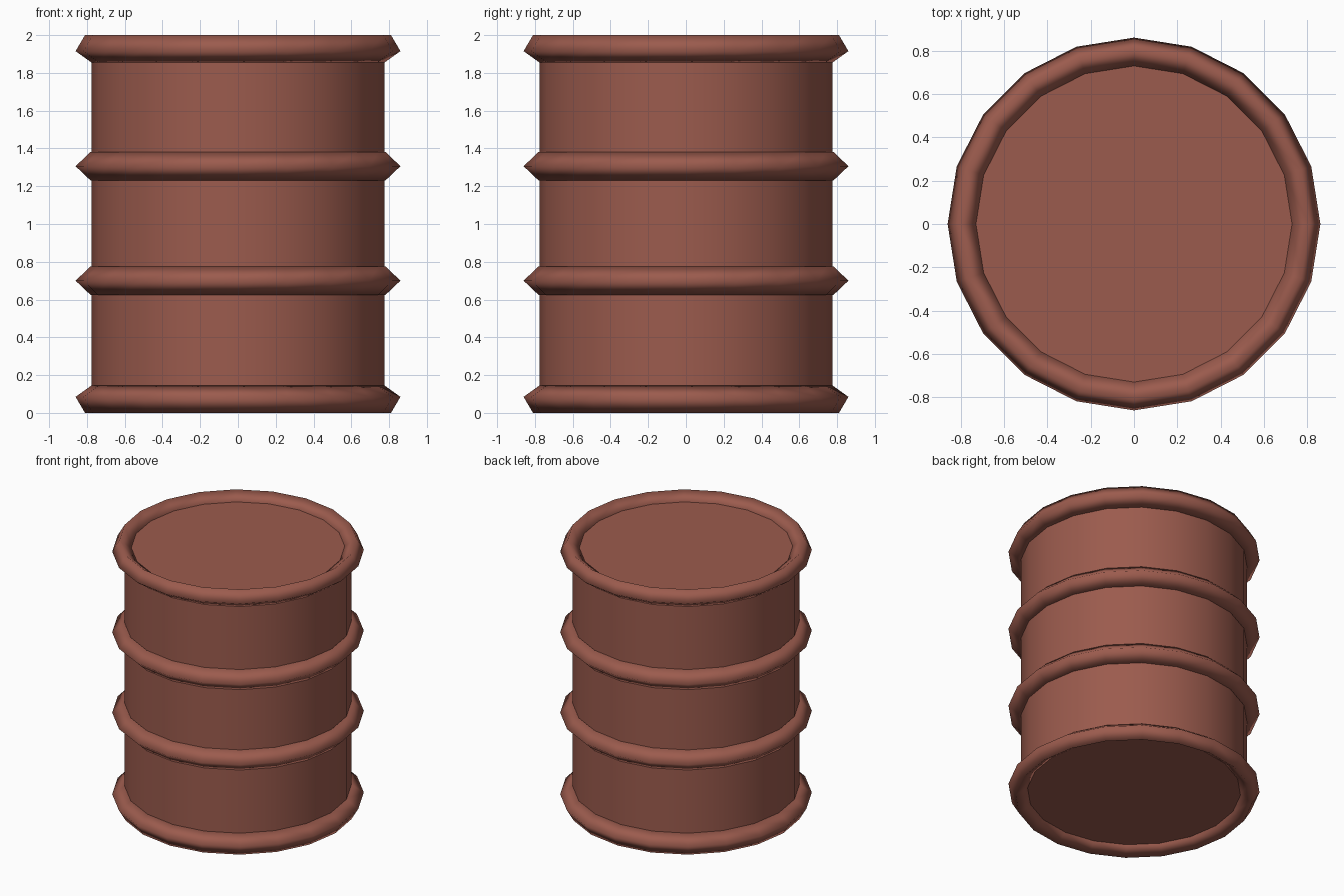
import bpy, bmesh
from math import cos, sin, pi, radians

if "Cube" in bpy.data.objects:
    bpy.data.objects.remove(bpy.data.objects["Cube"])

SIDES = 20

rust = bpy.data.materials.new("rust_paint")
rust.diffuse_color = (0.33, 0.105, 0.075, 1)
rust.use_nodes = True
rust.node_tree.nodes["Principled BSDF"].inputs["Base Color"].default_value = rust.diffuse_color


def add_object(name, bm, angle):
    bmesh.ops.recalc_face_normals(bm, faces=bm.faces[:])
    mesh = bpy.data.meshes.new(name)
    bm.to_mesh(mesh)
    bm.free()
    mesh.materials.append(rust)
    obj = bpy.data.objects.new(name, mesh)
    bpy.context.collection.objects.link(obj)
    bpy.ops.object.select_all(action='DESELECT')
    obj.select_set(True)
    bpy.context.view_layer.objects.active = obj
    bpy.ops.object.shade_smooth_by_angle(angle=radians(angle))


def ring(name, section):
    """Sweep a closed (radius, z) section around the drum."""
    bm = bmesh.new()
    loops = [[bm.verts.new((r * cos(2 * pi * i / SIDES), r * sin(2 * pi * i / SIDES), z))
              for r, z in section] for i in range(SIDES)]
    n = len(section)
    for i in range(SIDES):
        a, b = loops[i], loops[(i + 1) % SIDES]
        for j in range(n):
            k = (j + 1) % n
            bm.faces.new((a[j], b[j], b[k], a[k]))
    add_object(name, bm, 180)


# Drum body, its flat ends recessed inside the rims
bm = bmesh.new()
lower, upper = ([bm.verts.new((0.775 * cos(2 * pi * i / SIDES), 0.775 * sin(2 * pi * i / SIDES), z))
                 for i in range(SIDES)] for z in (0.057, 1.943))
bm.faces.new(lower)
bm.faces.new(upper)
for i in range(SIDES):
    j = (i + 1) % SIDES
    bm.faces.new((lower[i], lower[j], upper[j], upper[i]))
add_object("drum_body", bm, 30)

# Rims at both ends, mirrored in height
rim = [(0.86, 1.915), (0.81, 2.0), (0.725, 1.94), (0.773, 1.853)]
ring("top_rim", rim)
ring("bottom_rim", [(r, 2 - z) for r, z in rim])

# Rolled hoops around the middle
for name, z in (("lower_hoop", 0.70), ("upper_hoop", 1.306)):
    ring(name, [(0.86, z), (0.78, z + 0.076), (0.70, z), (0.78, z - 0.076)])
